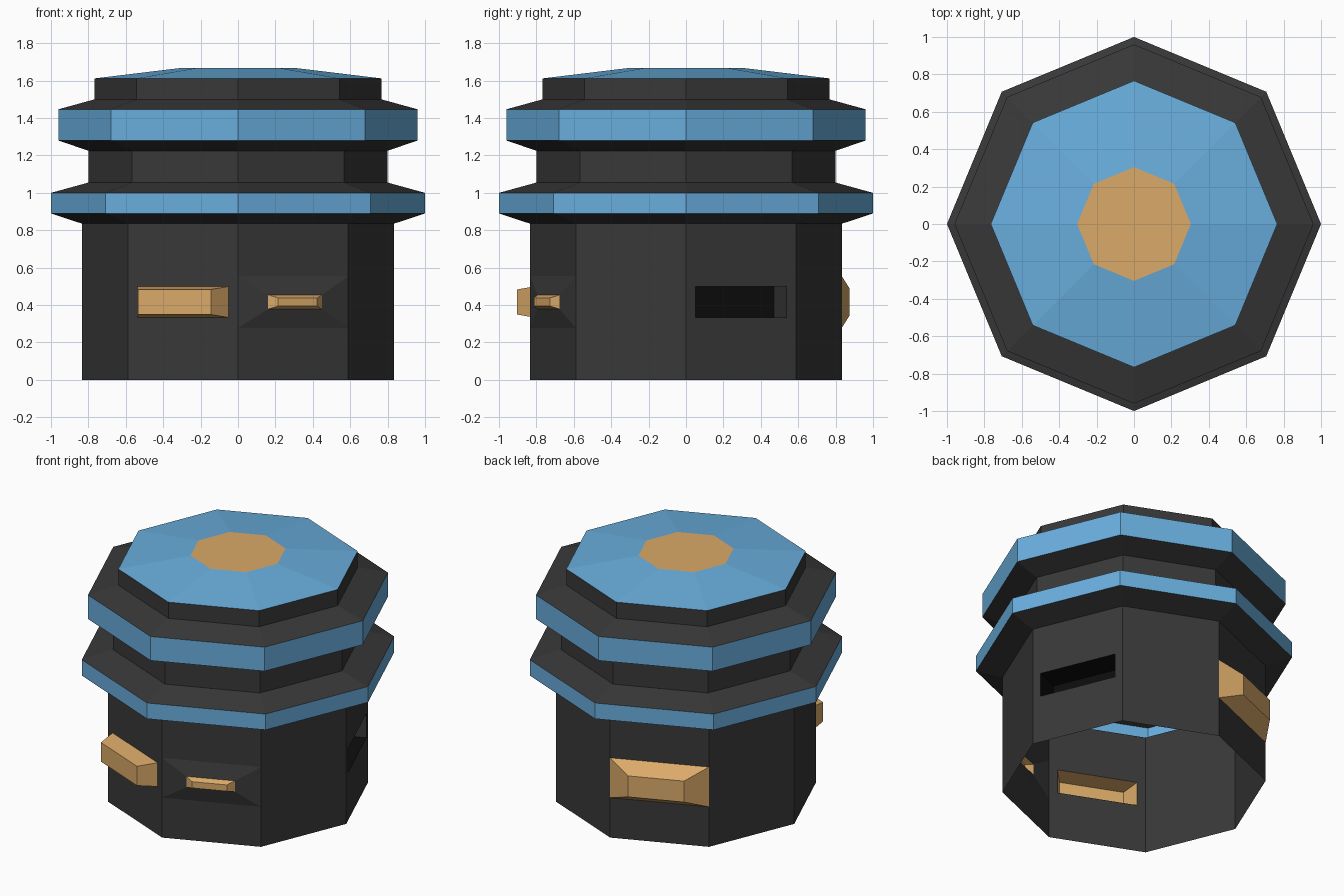
import bpy, bmesh, math
from mathutils import Vector

if "Cube" in bpy.data.objects:
    bpy.data.objects.remove(bpy.data.objects["Cube"])

SIDES = 8
R = 0.833                                   # body corner radius
APO = R * math.cos(math.pi / SIDES)         # distance to a flat side
HALF = R * math.sin(math.pi / SIDES)        # half width of a flat side
Z0, Z1 = 0.278, 0.555                       # panel band on the body
ZC = (Z0 + Z1) / 2


def material(name, rgb):
    m = bpy.data.materials.new(name)
    m.diffuse_color = (*rgb, 1)
    m.use_nodes = True
    m.node_tree.nodes["Principled BSDF"].inputs["Base Color"].default_value = m.diffuse_color
    return m


MATS = [material("charcoal", (0.040, 0.040, 0.040)),
        material("sky blue", (0.14, 0.42, 0.72)),
        material("amber", (0.70, 0.40, 0.14)),
        material("slot black", (0.004, 0.004, 0.004))]
DARK, BLUE, AMBER, BLACK = range(4)


def face(bm, verts, mat):
    f = bm.faces.new(verts)
    f.material_index = mat
    return f


def lathe(bm, profile, mats, skip=()):
    """Octagonal shell; skip holds (segment, side) pairs left open."""
    rings = [[bm.verts.new((r * math.cos(i * math.tau / SIDES),
                            r * math.sin(i * math.tau / SIDES), z))
              for i in range(SIDES)] for r, z in profile]
    for s, mat in enumerate(mats):
        for i in range(SIDES):
            if (s, i) in skip:
                continue
            j = (i + 1) % SIDES
            face(bm, (rings[s][i], rings[s][j], rings[s + 1][j], rings[s + 1][i]), mat)
    return rings


def loop(bm, side, hw, hz, depth):
    """Rectangle on a flat side, pushed out by depth."""
    a = (side + 0.5) * math.tau / SIDES
    n = Vector((math.cos(a), math.sin(a), 0))
    t = Vector((-n.y, n.x, 0))
    return [bm.verts.new(n * (APO + depth) + t * (hw * u) + Vector((0, 0, ZC + hz * v)))
            for u, v in ((-1, -1), (1, -1), (1, 1), (-1, 1))]


def panel(bm, side, stages, cap):
    """Nested rectangles from the panel border inward; returns the last walls."""
    prev = loop(bm, side, HALF, (Z1 - Z0) / 2, 0)
    walls = []
    for hw, hz, depth, mat in stages:
        cur = loop(bm, side, hw, hz, depth)
        walls = [face(bm, (prev[k], prev[(k + 1) % 4], cur[(k + 1) % 4], cur[k]), mat)
                 for k in range(4)]
        prev = cur
    face(bm, prev, cap)
    return walls


def finish(bm, name):
    bmesh.ops.remove_doubles(bm, verts=bm.verts, dist=0.0005)
    me = bpy.data.meshes.new(name)
    bm.to_mesh(me)
    bm.free()
    for m in MATS:
        me.materials.append(m)
    ob = bpy.data.objects.new(name, me)
    bpy.context.collection.objects.link(ob)


# Body: open-bottomed octagon with four worked panels
bm = bmesh.new()
lathe(bm, [(R, 0), (R, Z0), (R, Z1), (R, 0.835)], [DARK] * 3,
      skip={(1, 5), (1, 6), (1, 2), (1, 0)})
# long block, front left
panel(bm, 5, [(0.264, 0.083, 0, DARK), (0.211, 0.067, 0.12, AMBER)], AMBER)
# small lamp on a shallow pyramid, front right
panel(bm, 6, [(0.156, 0.038, 0.027, DARK), (0.113, 0.022, 0.063, AMBER)], AMBER)
# large bumper, back left
panel(bm, 2, [(0.18, 0.073, 0.102, AMBER)], AMBER)
# recessed slot, right side
walls = panel(bm, 0, [(0.264, 0.083, 0, DARK), (0.264, 0.083, -0.18, BLACK)], BLACK)
walls[1].material_index = DARK
finish(bm, "body")

# Flared rings above the body
bm = bmesh.new()
lathe(bm, [(R, 0.835), (1.0, 0.89), (1.0, 1.0), (0.8, 1.055), (0.8, 1.225),
           (0.96, 1.28), (0.96, 1.447), (0.766, 1.5), (0.766, 1.612)],
      [DARK, BLUE, DARK, DARK, DARK, BLUE, DARK, DARK])
finish(bm, "flared_rings")

# Sloped roof with amber centre
bm = bmesh.new()
rings = lathe(bm, [(0.766, 1.612), (0.304, 1.668)], [BLUE])
face(bm, rings[-1], AMBER)
finish(bm, "roof")
